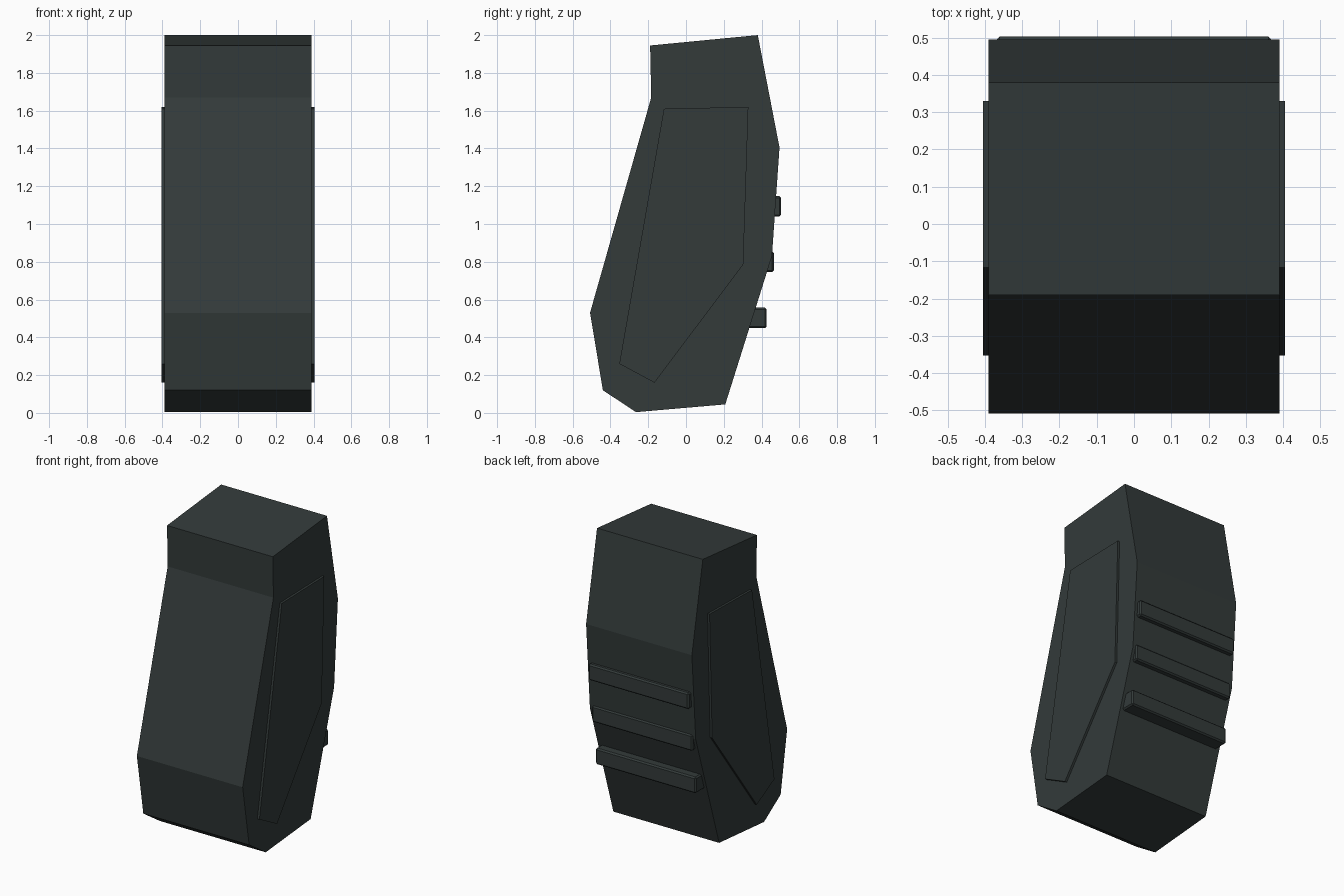
import bpy, bmesh

if "Cube" in bpy.data.objects:
    bpy.data.objects.remove(bpy.data.objects["Cube"])

mat = bpy.data.materials.new("dark slate green")
mat.diffuse_color = (0.033, 0.043, 0.042, 1)
mat.use_nodes = True
mat.node_tree.nodes["Principled BSDF"].inputs["Base Color"].default_value = mat.diffuse_color


def extrude_profile(name, pts, x0, x1, bevel=0.0):
    """Prism from a (y, z) outline, running from x0 to x1."""
    bm = bmesh.new()
    face = bm.faces.new([bm.verts.new((x0, y, z)) for y, z in pts])
    ext = bmesh.ops.extrude_face_region(bm, geom=[face])
    moved = [v for v in ext["geom"] if isinstance(v, bmesh.types.BMVert)]
    bmesh.ops.translate(bm, verts=moved, vec=(x1 - x0, 0, 0))
    bmesh.ops.recalc_face_normals(bm, faces=bm.faces)
    mesh = bpy.data.meshes.new(name)
    bm.to_mesh(mesh)
    bm.free()
    mesh.materials.append(mat)
    obj = bpy.data.objects.new(name, mesh)
    bpy.context.collection.objects.link(obj)
    if bevel:
        mod = obj.modifiers.new("edge_bevel", "BEVEL")
        mod.width = bevel
        mod.segments = 1
    return obj


# Main grip body
body = [(-0.19, 1.945), (0.38, 2.0), (0.495, 1.405), (0.455, 0.83),
        (0.208, 0.045), (-0.265, 0.004), (-0.44, 0.12), (-0.508, 0.53),
        (-0.184, 1.67)]
extrude_profile("grip_body", body, -0.39, 0.39)

# Raised side panels
panel = [(-0.117, 1.61), (0.33, 1.62), (0.303, 0.785),
         (-0.167, 0.16), (-0.353, 0.26)]
for name, s in (("left_side_panel", -1), ("right_side_panel", 1)):
    extrude_profile(name, panel, s * 0.37, s * 0.405)

# Horizontal finger ribs on the back
for i, (y, z) in enumerate([(0.503, 1.093), (0.465, 0.8), (0.427, 0.503)]):
    rib = [(y - 0.11, z - 0.054), (y, z - 0.054),
           (y, z + 0.054), (y - 0.11, z + 0.054)]
    extrude_profile(f"back_rib_{i + 1}", rib, -0.37, 0.37, 0.009)
